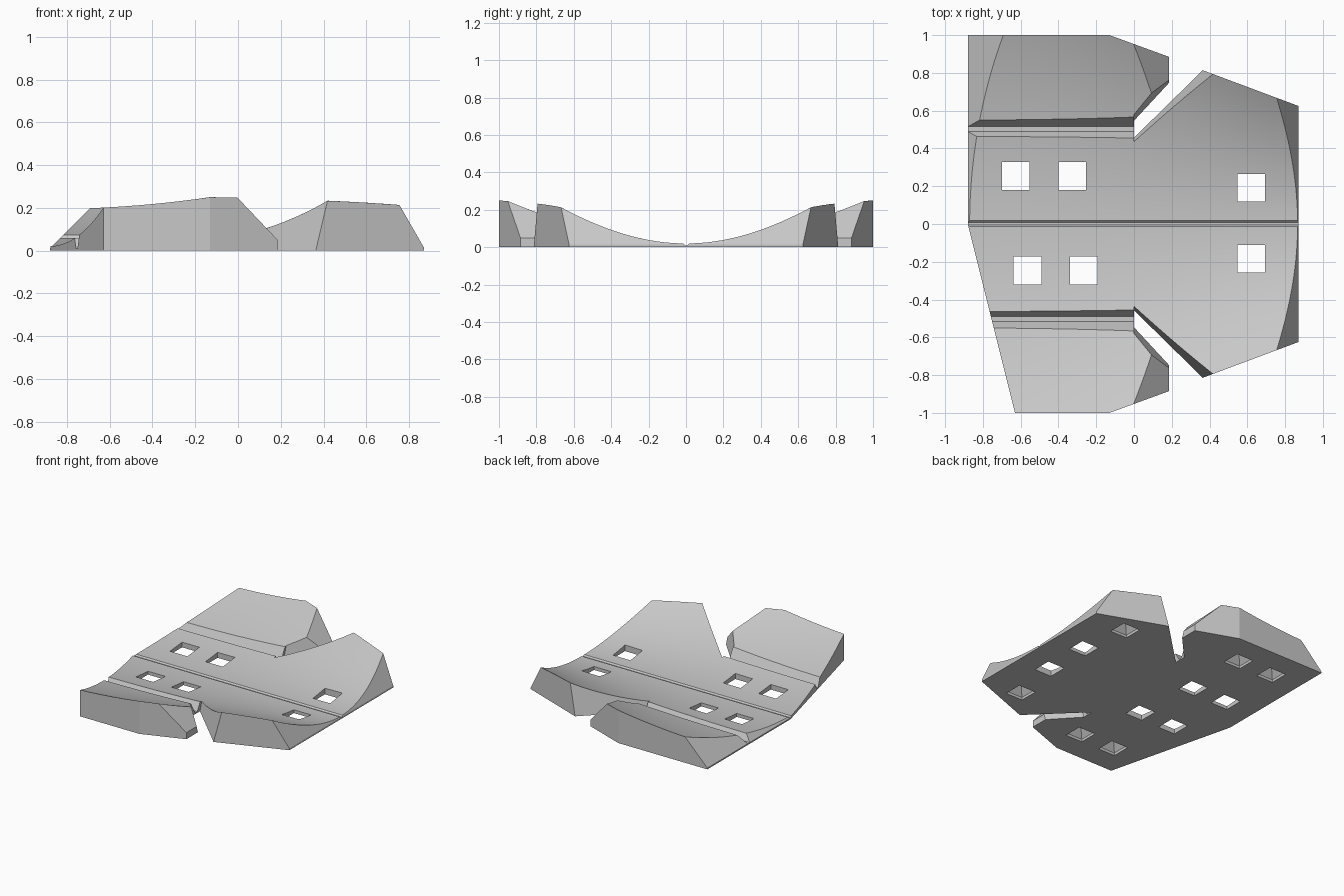
import bpy, bmesh
from math import radians
from mathutils import Vector

cube = bpy.data.objects.get("Cube")
if cube:
    bpy.data.objects.remove(cube, do_unlink=True)

grey = bpy.data.materials.new("light_grey")
grey.use_nodes = True
colour = (0.58, 0.58, 0.58, 1)
grey.diffuse_color = colour
grey.node_tree.nodes["Principled BSDF"].inputs["Base Color"].default_value = colour


def to_object(name, bm):
    bmesh.ops.recalc_face_normals(bm, faces=bm.faces)
    mesh = bpy.data.meshes.new(name)
    bm.to_mesh(mesh)
    bm.free()
    mesh.materials.append(grey)
    obj = bpy.data.objects.new(name, mesh)
    bpy.context.scene.collection.objects.link(obj)
    return obj


def top_height(x, y):
    return 0.02 + (0.25 + 0.17 * x + 0.095 * x * x) * y * y


# Curved slab: a dished top over a flat base
bm = bmesh.new()
bmesh.ops.create_grid(bm, x_segments=24, y_segments=56, size=1.1)
base = bmesh.ops.extrude_face_region(bm, geom=bm.faces[:])
top_verts = {g for g in base["geom"] if isinstance(g, bmesh.types.BMVert)}
for v in bm.verts:
    v.co.z = top_height(v.co.x, v.co.y) if v in top_verts else 0
# Drop the extruded-from sheet only if it was duplicated inside
loose = [f for f in bm.faces if any(len(e.link_faces) > 2 for e in f.edges)]
if loose:
    bmesh.ops.delete(bm, geom=loose, context="FACES")
slab = to_object("folded_wing_panel", bm)

cutters = []


def cut(cutter, operation="DIFFERENCE"):
    cutter.hide_render = True
    cutters.append(cutter)
    mod = slab.modifiers.new(cutter.name, "BOOLEAN")
    mod.operation = operation
    mod.solver = "EXACT"
    mod.object = cutter


def hull_cut(name, points):
    bm = bmesh.new()
    for p in points:
        bm.verts.new(p)
    bmesh.ops.convex_hull(bm, input=bm.verts)
    cut(to_object(name, bm))


# Outline of the panel
half = [(0.87, 0.625), (0.34, 0.823), (0.185, 0.69), (0.185, 0.885), (-0.13, 1)]
outline = half + [(-0.88, 1), (-0.88, 0), (-0.63, -1)]
outline += [(x, -y) for x, y in reversed(half)]
bm = bmesh.new()
face = bm.faces.new([bm.verts.new((x, y, -0.2)) for x, y in outline])
side = bmesh.ops.extrude_face_region(bm, geom=[face])
for v in side["geom"]:
    if isinstance(v, bmesh.types.BMVert):
        v.co.z = 0.6
cut(to_object("outline_cutter", bm), "INTERSECT")


# Fold grooves: sloped walls over a narrow floor
def groove(name, y0, y1, x0, x1, spread=0.17):
    section = [(y0, 0.01), (y1, 0.01), (y1 + spread, 0.31), (y0 - spread, 0.31)]
    hull_cut(name, [(x, y, z) for x in (x0, x1) for y, z in section])


groove("centre_groove", -0.004, 0.008, -1.2, 1.2, 0.3)
for s, label in ((1, "back"), (-1, "front")):
    y0, y1 = sorted((0.49 * s, 0.515 * s))
    groove(label + "_groove", y0, y1, -1.2, 0.002)

    # Tapered slot between wing and main flap
    slot = []
    for z, spread in ((-0.1, 0), (0.01, 0), (0.31, 0.13)):
        for x in (0, 0.6):
            slot.append((x, s * (0.489 + 0.98 * x - spread), z))
            slot.append((x, s * (0.515 + 1.08 * x + spread), z))
    hull_cut(label + "_slot", slot)

    # Bevelled end of the short wing
    bevel = []
    for x, z in ((0.185, 0.05), (-0.062, 0.31), (0.3, 0.31), (0.3, 0.05)):
        bevel += [(x, s * (0.503 + 1.03 * x), z), (x, s * 1.2, z)]
    hull_cut(label + "_wing_bevel", bevel)


# Bevelled ends of the panel
def end_bevel(name, x, run, far, y0, y1):
    section = [(x, 0.01), (x + run, 0.41), (far, 0.41), (far, 0.01)]
    hull_cut(name, [(px, y, z) for y in (y0, y1) for px, z in section])


end_bevel("right_end_bevel", 0.872, -0.23, 1.3, -1.2, 1.2)
end_bevel("left_end_bevel", -0.88, 0.4, -1.3, 0, 1.2)


# Square holes near the middle, blind tapered pockets under the thick areas
def pocket(name, x, y, levels):
    hull_cut(name, [(x + i * r, y + j * r, z) for z, r in levels
                    for i in (-1, 1) for j in (-1, 1)])


through = [(-0.1, 0.073), (0.5, 0.073)]
blind = [(-0.05, 0.072), (0.02, 0.072), (0.08, 0.03)]
for s, shift in ((1, 0), (-1, 0.063)):
    pocket("end_hole", 0.62, 0.187 * s + 0.004, through)
    pocket("end_pocket", 0.56, 0.57 * s, blind)
    for x in (-0.627, -0.328):
        pocket("inner_hole", x + shift, 0.25 * s + 0.004, through)
        pocket("outer_pocket", x + 3 * shift, 0.75 * s, blind)

# Bake the cuts, remove the helpers and shade
bpy.context.view_layer.update()
depsgraph = bpy.context.evaluated_depsgraph_get()
baked = bpy.data.meshes.new_from_object(slab.evaluated_get(depsgraph))
slab.modifiers.clear()
slab.data = baked
baked.materials.clear()
baked.materials.append(grey)
for poly in baked.polygons:
    poly.material_index = 0
for obj in cutters:
    bpy.data.objects.remove(obj, do_unlink=True)
for obj in bpy.context.selected_objects:
    obj.select_set(False)
slab.select_set(True)
bpy.context.view_layer.objects.active = slab
bpy.ops.object.shade_smooth_by_angle(angle=radians(15))
